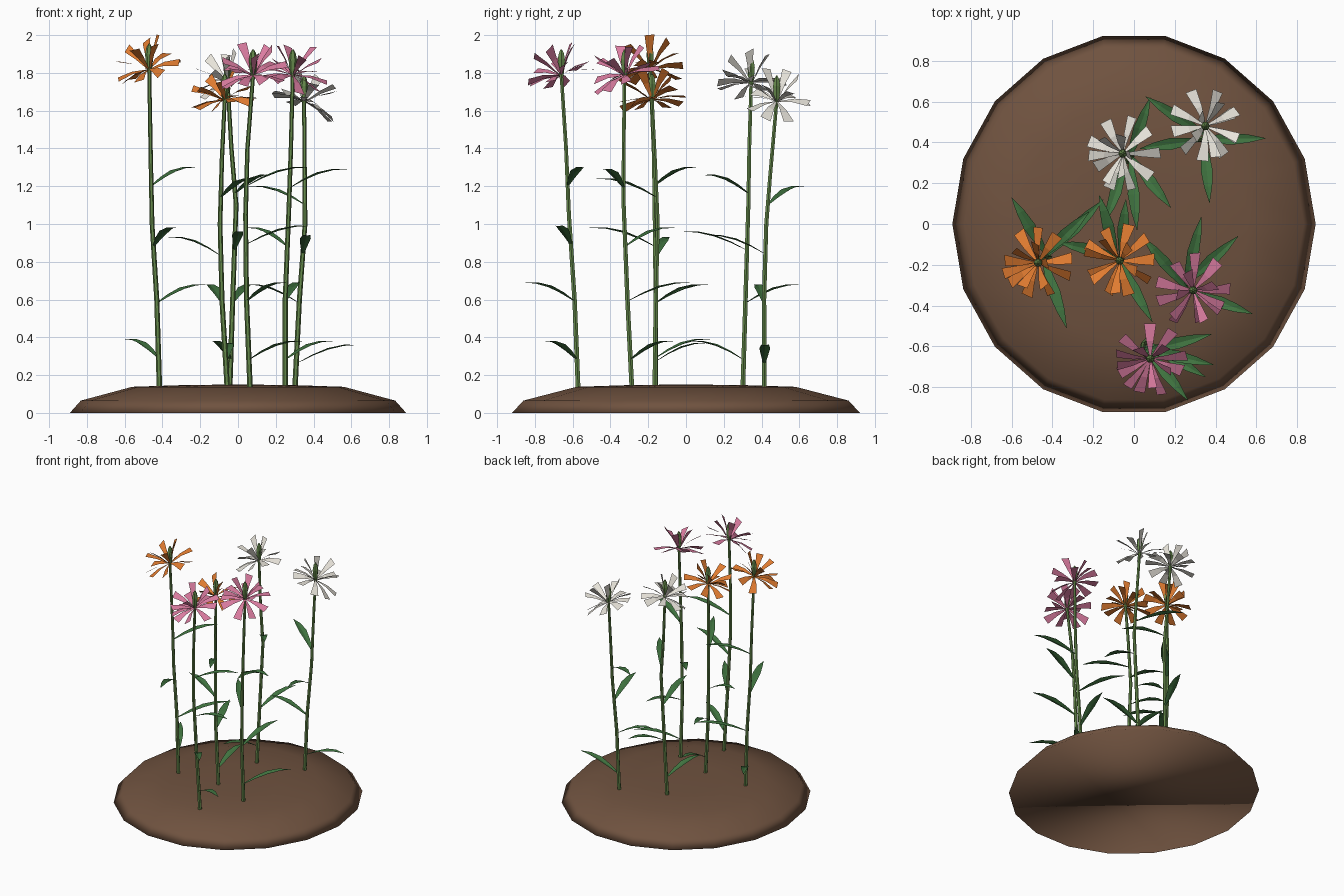
import bpy, bmesh, math, random
from mathutils import Vector, Matrix

if "Cube" in bpy.data.objects:
    bpy.data.objects.remove(bpy.data.objects["Cube"])

random.seed(4)


def mat(name, c):
    m = bpy.data.materials.new(name)
    m.diffuse_color = (*c, 1)
    m.use_nodes = True
    m.node_tree.nodes["Principled BSDF"].inputs["Base Color"].default_value = m.diffuse_color
    return m


SOIL = mat("soil", (0.16, 0.085, 0.05))
STEM = mat("stem_green", (0.13, 0.25, 0.07))
LEAF = mat("leaf_green", (0.05, 0.17, 0.05))
ORANGE = mat("orange", (0.75, 0.2, 0.03))
PINK = mat("pink", (0.7, 0.2, 0.35))
WHITE = mat("white", (0.8, 0.77, 0.7))


def finish(bm, name, material, smooth=False):
    me = bpy.data.meshes.new(name)
    bm.to_mesh(me)
    bm.free()
    for p in me.polygons:
        p.use_smooth = smooth
    me.materials.append(material)
    ob = bpy.data.objects.new(name, me)
    bpy.context.collection.objects.link(ob)
    return ob


def skin(bm, rings, closed=True):
    """Bridge successive rows of points with quads."""
    rows = [[bm.verts.new(p) for p in r] for r in rings]
    for a, b in zip(rows, rows[1:]):
        n = len(a)
        for i in range(n if closed else n - 1):
            j = (i + 1) % n
            bm.faces.new((a[i], a[j], b[j], b[i]))
    return rows


def ring(c, rx, ry, n):
    return [(c[0] + rx * math.cos(math.tau * i / n),
             c[1] + ry * math.sin(math.tau * i / n), c[2]) for i in range(n)]


# low soil mound, 18 sides
bm = bmesh.new()
prof = [(1, 0), (0.935, 0.065), (0.63, 0.138), (0.3, 0.148)]
rows = skin(bm, [ring((0, 0, z), 0.89 * f, 0.935 * f, 18) for f, z in prof])
bm.faces.new(rows[0][::-1])
top = bm.verts.new((0, 0, 0.15))
for i in range(18):
    bm.faces.new((rows[-1][i], rows[-1][(i + 1) % 18], top))
finish(bm, "soil_mound", SOIL, True)


def stem_point(path, z):
    for a, b in zip(path, path[1:]):
        if z <= b[2]:
            return Vector(a).lerp(Vector(b), (z - a[2]) / (b[2] - a[2]))
    return Vector(path[-1])


def add_leaf(bm, base, tip):
    """Arched, slightly folded blade from the stem to its tip."""
    d = tip - base
    side = Vector((-d.y, d.x, 0)).normalized()
    rise = d.z
    rows = []
    for t, w, h in [(0, .006, 0), (.25, .02, .42), (.5, .029, .75), (.75, .02, .95), (1, .001, 1)]:
        c = Vector((base.x + d.x * t, base.y + d.y * t, base.z + rise * h))
        lift = Vector((0, 0, w * 0.3))
        rows.append([c - side * w + lift, c, c + side * w + lift])
    skin(bm, rows, False)


def add_petal(bm, m, az, el, length, width):
    """Strap petal flaring to a square tip."""
    out = Vector((math.cos(az), math.sin(az), 0))
    side = Vector((-out.y, out.x, 0))
    side = (side + Vector((0, 0, random.uniform(-.5, .5)))).normalized()
    rows = []
    for t, w, bend in [(0, .12, 0), (.5, .6, .06), (1, 1, 0)]:
        c = out * (math.cos(el) * length * t + .008)
        c.z = math.sin(el) * length * t + bend * length
        rows.append([m @ (c - side * w * width / 2), m @ (c + side * w * width / 2)])
    skin(bm, rows, False)


def flower(name, colour, path, tilt, leaves):
    # stem
    bm = bmesh.new()
    n = len(path) - 1
    rows = skin(bm, [ring(p, .0145 - .004 * i / n, .0145 - .004 * i / n, 6) for i, p in enumerate(path)])
    bm.faces.new(rows[-1])
    finish(bm, name + "_stem", STEM)
    # leaves
    bm = bmesh.new()
    for x, y, z in leaves:
        add_leaf(bm, stem_point(path, z), Vector((x, y, z + 0.1)))
    finish(bm, name + "_leaves", LEAF)
    # petals: open lower ring and raised upper ring, tilted outward
    hub = Vector(path[-1])
    axis = Vector((-tilt[1], tilt[0], 0))
    m = Matrix.Translation(hub) @ Matrix.Rotation(math.radians(24), 4, axis)
    bm = bmesh.new()
    off = random.uniform(0, 1)
    for count, el, length, width in [(9, -6, .175, .06), (6, 44, .18, .055)]:
        for i in range(count):
            az = off + math.tau * i / count + random.uniform(-.12, .12)
            add_petal(bm, m, az, math.radians(el + random.uniform(-14, 14)),
                      length * random.uniform(.92, 1.03), width)
    finish(bm, name + "_petals", colour)
    # pointed green centre
    bm = bmesh.new()
    rows = skin(bm, [ring(hub + Vector((0, 0, h)), r, r, 6)
                     for h, r in [(-.02, .01), (.03, .018), (.08, .022), (.115, .015), (.135, .004)]])
    bm.faces.new(rows[0][::-1])
    bm.faces.new(rows[-1])
    finish(bm, name + "_centre", STEM)


flower("orange_left", ORANGE,
       [(-.415, -.16, .1), (-.43, -.16, .6), (-.455, -.165, 1.0), (-.462, -.17, 1.35), (-.47, -.19, 1.82)],
       (-.9, -.45),
       [(-.6, .13, .29), (-.15, .12, .58), (-.33, -.51, .88), (-.22, .06, 1.2)])
flower("orange_middle", ORANGE,
       [(-.055, -.165, .1), (-.085, -.16, .6), (-.095, -.15, 1.0), (-.085, -.165, 1.35), (-.07, -.18, 1.66)],
       (-.8, -.5),
       [(-.04, .12, .27), (-.17, .14, .58), (-.37, -.09, .83), (.09, -.48, 1.14)])
flower("white_middle", WHITE,
       [(-.045, .3, .1), (-.028, .315, .6), (-.01, .33, 1.1), (-.035, .335, 1.4), (-.055, .345, 1.75)],
       (-.8, -.3),
       [(-.14, .01, .28), (.08, .62, .58), (.015, -.03, .86), (.18, .08, 1.16)])
flower("pink_right", PINK,
       [(.25, -.285, .1), (.25, -.31, .6), (.27, -.33, 1.1), (.28, -.33, 1.4), (.29, -.325, 1.79)],
       (.4, -.8),
       [(.51, -.06, .28), (.33, .035, .59), (.04, -.06, .88), (.58, -.44, 1.19)])
flower("white_right", WHITE,
       [(.3, .415, .1), (.325, .413, .6), (.355, .425, 1.0), (.353, .445, 1.25), (.35, .48, 1.65)],
       (.95, .1),
       [(.645, .42, .26), (.03, .37, .58), (.37, .105, .84), (.055, .625, 1.1)])
flower("pink_front", PINK,
       [(.065, -.57, .1), (.045, -.59, .6), (.04, -.62, 1.05), (.05, -.635, 1.4), (.08, -.66, 1.79)],
       (-.3, -.8),
       [(.35, -.75, .28), (.265, -.865, .59), (.39, -.69, .89), (.38, -.54, 1.2)])
